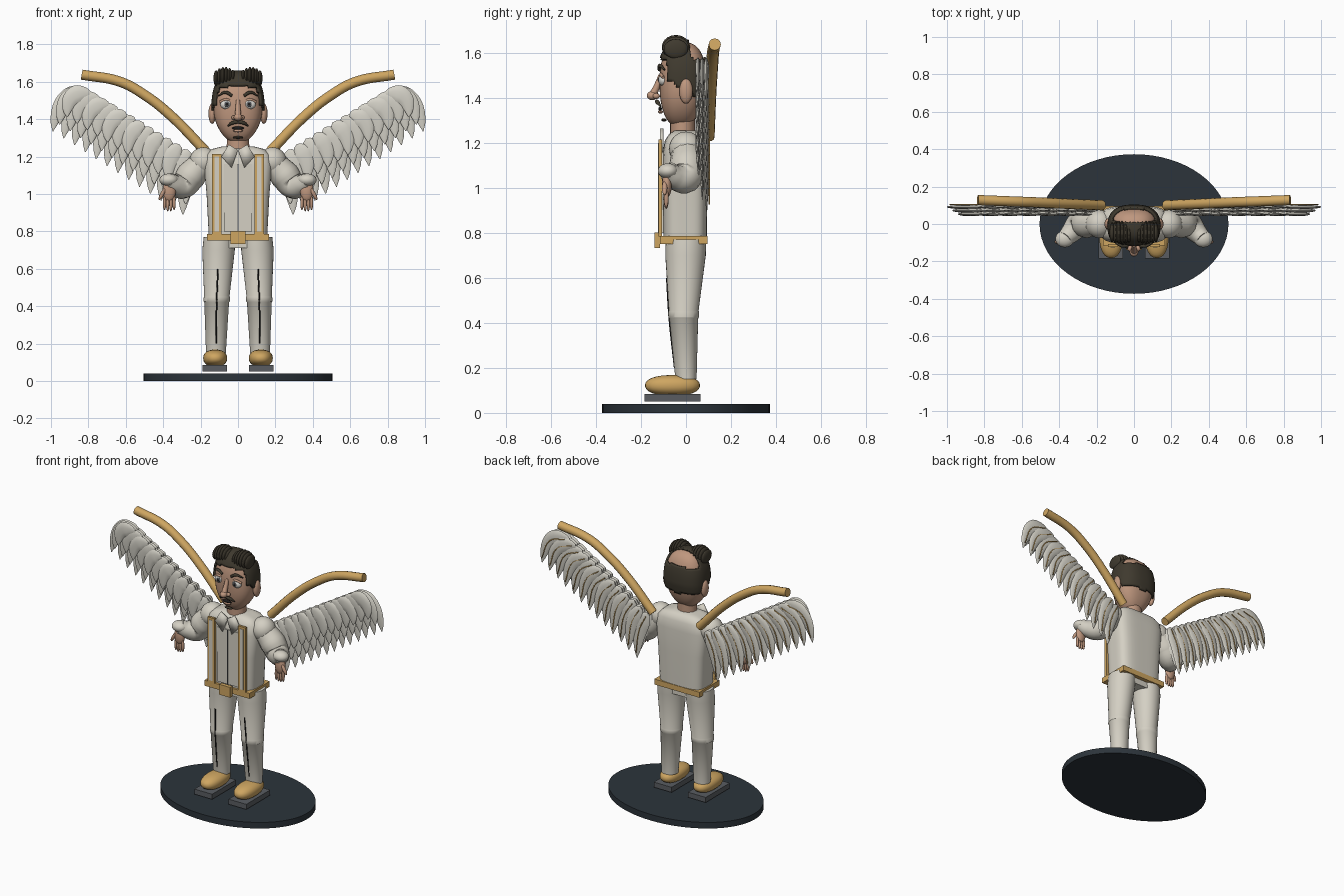
import bpy, bmesh, math
from mathutils import Vector, Matrix

cube = bpy.data.objects.get("Cube")
if cube:
    bpy.data.objects.remove(cube, do_unlink=True)


def material(name, *rgb):
    m = bpy.data.materials.new(name)
    m.use_nodes = True
    m.diffuse_color = (*rgb, 1)
    m.node_tree.nodes["Principled BSDF"].inputs["Base Color"].default_value = (*rgb, 1)
    return m


CREAM = material("cream cloth", 0.66, 0.63, 0.55)
FEATHER = material("feather white", 0.68, 0.66, 0.59)
GOLD = material("golden tan", 0.62, 0.38, 0.12)
SKIN = material("skin", 0.52, 0.31, 0.21)
HAIR = material("dark brown hair", 0.05, 0.042, 0.028)
SLATE = material("dark slate", 0.025, 0.034, 0.043)
GREY = material("mid grey", 0.1, 0.108, 0.12)
WHITE = material("eye white", 0.75, 0.73, 0.68)
BLACK = material("black", 0.012, 0.012, 0.012)
SIDES = (("right", -1), ("left", 1))


def finish(bm, name, mat):
    bmesh.ops.recalc_face_normals(bm, faces=bm.faces)
    me = bpy.data.meshes.new(name)
    bm.to_mesh(me)
    bm.free()
    me.materials.append(mat)
    me.shade_smooth()
    me.set_sharp_from_angle(angle=math.radians(40))
    ob = bpy.data.objects.new(name, me)
    bpy.context.collection.objects.link(ob)
    return ob


def add_ball(bm, c, r, p=2, seg=24, tilt=0):
    """Superellipsoid; p above 2 makes it boxier."""
    vs = bmesh.ops.create_uvsphere(bm, u_segments=seg, v_segments=seg * 2 // 3, radius=1)["verts"]
    turn = Matrix.Rotation(tilt, 3, "Y")
    for v in vs:
        k = sum(abs(a) ** p for a in v.co) ** (-1 / p)
        v.co = turn @ Vector([a * k * s for a, s in zip(v.co, r)]) + Vector(c)
    return vs


def ball(name, c, r, mat, **kw):
    bm = bmesh.new()
    add_ball(bm, c, r, **kw)
    return finish(bm, name, mat)


def box(name, c, size, mat):
    bm = bmesh.new()
    bmesh.ops.create_cube(bm, size=1, matrix=Matrix.Translation(c) @ Matrix.Diagonal((*size, 1)))
    return finish(bm, name, mat)


def skin_rings(bm, rings):
    rows = [[bm.verts.new(p) for p in ring] for ring in rings]
    n = len(rows[0])
    for a, b in zip(rows, rows[1:]):
        for i in range(n):
            bm.faces.new((a[i], a[(i + 1) % n], b[(i + 1) % n], b[i]))
    bm.faces.new(rows[0])
    bm.faces.new(rows[-1])


def loft(name, sections, mat, p=2, n=32):
    """Sections are (z, centre x, centre y, radius x, radius y)."""
    def ring(z, cx, cy, rx, ry):
        for i in range(n):
            a = math.tau * i / n
            c, s = math.cos(a), math.sin(a)
            k = (abs(c) ** p + abs(s) ** p) ** (-1 / p)
            yield cx + rx * c * k, cy + ry * s * k, z
    bm = bmesh.new()
    skin_rings(bm, [list(ring(*s)) for s in sections])
    return finish(bm, name, mat)


def tube(name, paths, radius, mat, radii=None):
    cu = bpy.data.curves.new(name, "CURVE")
    cu.dimensions = "3D"
    cu.bevel_depth, cu.bevel_resolution, cu.resolution_u = radius, 4, 6
    cu.use_fill_caps = True
    for path in paths:
        sp = cu.splines.new("BEZIER")
        sp.bezier_points.add(len(path) - 1)
        for i, (b, co) in enumerate(zip(sp.bezier_points, path)):
            b.co = co
            b.handle_left_type = b.handle_right_type = "AUTO"
            b.radius = radii[i] if radii else 1
    cu.materials.append(mat)
    ob = bpy.data.objects.new(name, cu)
    bpy.context.collection.objects.link(ob)
    return ob


# Stand
loft("stand", [(0, 0, 0, 0.505, 0.373), (0.04, 0, 0, 0.505, 0.373)], SLATE, n=64)

# Shoes and legs
for side, s in SIDES:
    box(side + "_sole", (s * 0.125, -0.06, 0.068), (0.13, 0.25, 0.034), GREY)
    ball(side + "_shoe", (s * 0.122, -0.06, 0.122), (0.064, 0.122, 0.046), GOLD, p=2.3)
    legs = [(0.15, 0.118, 0, 0.053, 0.047), (0.42, 0.114, -0.01, 0.066, 0.064),
            (0.425, 0.114, -0.01, 0.07, 0.068), (0.45, 0.113, -0.01, 0.07, 0.068),
            (0.455, 0.113, -0.01, 0.068, 0.066), (0.7, 0.104, -0.002, 0.087, 0.09),
            (0.77, 0.1, 0, 0.083, 0.09)]
    loft(side + "_leg", [(z, s * x, y, rx, ry) for z, x, y, rx, ry in legs], CREAM)
    tube(side + "_trouser_crease", [[(s * 0.117, -0.05, 0.2), (s * 0.114, -0.074, 0.42),
                                     (s * 0.107, -0.085, 0.6)]], 0.004, BLACK)
box("pelvis", (0, 0, 0.74), (0.18, 0.14, 0.06), CREAM)

# Torso, shirt front and neck
loft("torso", [(0.75, 0, -0.004, 0.155, 0.096), (1.0, 0, -0.004, 0.168, 0.1),
               (1.15, 0, -0.004, 0.182, 0.1), (1.21, 0, -0.002, 0.172, 0.092),
               (1.24, 0, 0, 0.14, 0.075), (1.255, 0, 0, 0.08, 0.05)], CREAM, p=4, n=48)
box("shirt_front", (0, -0.105, 0.98), (0.15, 0.008, 0.36), CREAM)
box("shirt_seam", (0, -0.11, 0.98), (0.003, 0.003, 0.36), GREY)
loft("neck", [(1.2, 0, -0.015, 0.062, 0.055), (1.34, 0, -0.015, 0.058, 0.055)], SKIN)

# Belt, braces and collar
box("belt", (0, -0.01, 0.768), (0.33, 0.212, 0.036), GOLD)
box("buckle", (0, -0.127, 0.767), (0.08, 0.025, 0.068), GOLD)
for side, s in SIDES:
    box(side + "_brace", (s * 0.113, -0.114, 1.0), (0.052, 0.016, 0.43), GOLD)
    box(side + "_brace_inlay", (s * 0.113, -0.122, 1.0), (0.024, 0.005, 0.4), CREAM)
    bm = bmesh.new()
    outline = [(0, 1.235), (0.05, 1.265), (0.088, 1.2), (0.034, 1.14)]
    bm.faces.new([bm.verts.new((s * x, -0.108, z)) for x, z in outline])
    flap = finish(bm, side + "_collar_flap", CREAM)
    flap.modifiers.new("thickness", "SOLIDIFY").thickness = 0.014
    flap.modifiers["thickness"].offset = 0

# Arms and hands
for side, s in SIDES:
    path = [(0.175, 0, 1.18), (0.25, 0.005, 1.1), (0.295, -0.005, 1.045),
            (0.34, -0.05, 1.05), (0.37, -0.08, 1.075)]
    tube(side + "_sleeve", [[(s * x, y, z) for x, y, z in path]], 0.08, CREAM,
         [0.8, 1, 0.9, 0.68, 0.55])
    ball(side + "_shoulder", (s * 0.185, 0, 1.175), (0.075, 0.075, 0.075), CREAM)
    ball(side + "_elbow", (s * 0.285, 0, 1.035), (0.06, 0.055, 0.055), CREAM)
    ball(side + "_cuff", (s * 0.37, -0.08, 1.075), (0.05, 0.045, 0.034), CREAM)
    bm = bmesh.new()
    add_ball(bm, (s * 0.368, -0.085, 1.015), (0.036, 0.022, 0.058), seg=16)
    for i in range(4):
        x = 0.342 + 0.017 * i
        add_ball(bm, (s * x, -0.088, 0.955 - 0.006 * (i in (1, 2))), (0.009, 0.011, 0.042), seg=12)
    add_ball(bm, (s * 0.405, -0.095, 1.0), (0.011, 0.012, 0.036), seg=12, tilt=-s * 0.5)
    finish(bm, side + "_hand", SKIN)


# Head and the hair that follows its shape
def head_shape(bm, grow, seg):
    for v in add_ball(bm, (0, 0, 0), (1, 1, 1), p=2.5, seg=seg):
        low = max(0, -v.co.z)
        v.co = (v.co.x * (0.13 + grow) * (1 - 0.28 * low * low),
                v.co.y * (0.105 + grow) * (1 - 0.15 * low) - 0.013 - 0.012 * low,
                v.co.z * (0.188 + grow) + 1.46)


bm = bmesh.new()
head_shape(bm, 0, 40)
finish(bm, "head", SKIN)

bm = bmesh.new()
head_shape(bm, 0.012, 72)
drop = []
for f in bm.faces:
    x, y, z = f.calc_center_median()
    back = y > -0.05 and 1.4 + max(0, 0.06 - y) * 0.5 < z < 1.575
    front = z > 1.575 and y < 0.01
    temple = abs(x) > 0.1 and y > -0.085 and z > 1.47 and y < 0.02
    if not (back or front or temple):
        drop.append(f)
bmesh.ops.delete(bm, geom=drop, context="FACES")
hair = finish(bm, "hair", HAIR)
hair.modifiers.new("thickness", "SOLIDIFY").thickness = 0.014

bm = bmesh.new()
for i in range(14):
    x = -0.117 + 0.018 * i
    lobe = abs(math.sin(math.pi * (x + 0.14) / 0.14))
    add_ball(bm, (x, -0.045, 1.61 + 0.016 * lobe), (0.014, 0.045 + 0.018 * lobe, 0.032 + 0.022 * lobe), seg=16)
finish(bm, "quiff", HAIR)

# Face
for side, s in SIDES:
    ball(side + "_ear", (s * 0.138, 0, 1.43), (0.02, 0.03, 0.055), SKIN)
    ball(side + "_eye", (s * 0.063, -0.101, 1.48), (0.032, 0.021, 0.027), WHITE)
    ball(side + "_iris", (s * 0.06, -0.118, 1.48), (0.015, 0.006, 0.015), GREY, seg=16)
    ball(side + "_pupil", (s * 0.06, -0.122, 1.48), (0.008, 0.004, 0.008), BLACK, seg=12)
    tube(side + "_eyelid", [[(s * (0.063 + d), -0.112 + abs(d) * 0.3, 1.505 - abs(d) * 0.4)
                             for d in (-0.034, 0, 0.034)]], 0.007, SKIN)
    tube(side + "_eyebrow", [[(s * 0.032, -0.118, 1.525), (s * 0.065, -0.116, 1.543),
                              (s * 0.105, -0.095, 1.525)]], 0.009, HAIR, [0.9, 1, 0.4])
    tube(side + "_moustache", [[(0, -0.13, 1.385), (s * 0.03, -0.126, 1.38),
                                (s * 0.056, -0.112, 1.362)]], 0.01, HAIR, [0.8, 1, 0.3])
    ball(side + "_nostril", (s * 0.02, -0.132, 1.408), (0.015, 0.016, 0.013), SKIN, seg=16)
tube("nose_bridge", [[(0, -0.112, 1.5), (0, -0.13, 1.45), (0, -0.148, 1.412)]], 0.018, SKIN, [0.6, 0.8, 1])
ball("nose_tip", (0, -0.15, 1.41), (0.023, 0.024, 0.02), SKIN)
ball("mouth", (0, -0.115, 1.352), (0.032, 0.008, 0.009), BLACK)
ball("lower_lip", (0, -0.113, 1.338), (0.026, 0.011, 0.008), SKIN)
ball("chin_beard", (0, -0.098, 1.302), (0.028, 0.012, 0.007), HAIR)

# Wings: three overlapping rows of curved, pointed feathers on a bent spar
COUNT, STEPS = 13, 12


def midline(t, reach):
    root = Vector((0.21, 0, 1.2)).lerp(Vector((0.79, 0, 1.535)), t)
    bend = Vector((0.08, 0, -0.08)).lerp(Vector((0.17, 0, 0.03)), t) * (0.4 + 0.6 * reach)
    tip = Vector((0.085, 0, -0.31)).lerp(Vector((0.2, 0, -0.2)), t) * reach
    return [root + bend * 2 * u * (1 - u) + tip * u * u for u in (i / STEPS for i in range(STEPS + 1))]


def feather(bm, s, t, reach, y):
    pts = midline(t, reach)
    rings = []
    for i, p in enumerate(pts):
        u = i / STEPS
        d = (pts[min(i + 1, STEPS)] - pts[max(i - 1, 0)]).normalized()
        across = Vector((-d.z, 0, d.x))
        w = 0.002 + 0.05 * min(1, math.sqrt(u * 3 + 0.06)) * (1 - u ** 3) ** 0.8
        rings.append([(s * q.x, y + w * 0.24 * math.sin(a), q.z)
                      for a in (math.tau * k / 10 for k in range(10))
                      for q in [p + across * w * math.cos(a)]])
    skin_rings(bm, rings)


for side, s in SIDES:
    spar = [(0.17, 0.1, 1.225), (0.36, 0.108, 1.42), (0.5, 0.115, 1.53), (0.63, 0.12, 1.6), (0.835, 0.128, 1.638)]
    tube(side + "_wing_spar", [[(s * x, y, z) for x, y, z in spar]], 0.027, GOLD)
    for row, reach, y in (("short", 0.62, 0.053), ("middle", 0.82, 0.072), ("long", 1, 0.091)):
        bm = bmesh.new()
        for i in range(COUNT):
            feather(bm, s, i / (COUNT - 1), reach, y + 0.004 * (i % 2))
        finish(bm, f"{side}_{row}_feathers", FEATHER)
    quills = [midline(i / (COUNT - 1), 1)[1::5] for i in range(COUNT)]
    tube(side + "_quills", [[(s * p.x, 0.104, p.z) for p in q] for q in quills], 0.003, GOLD)
